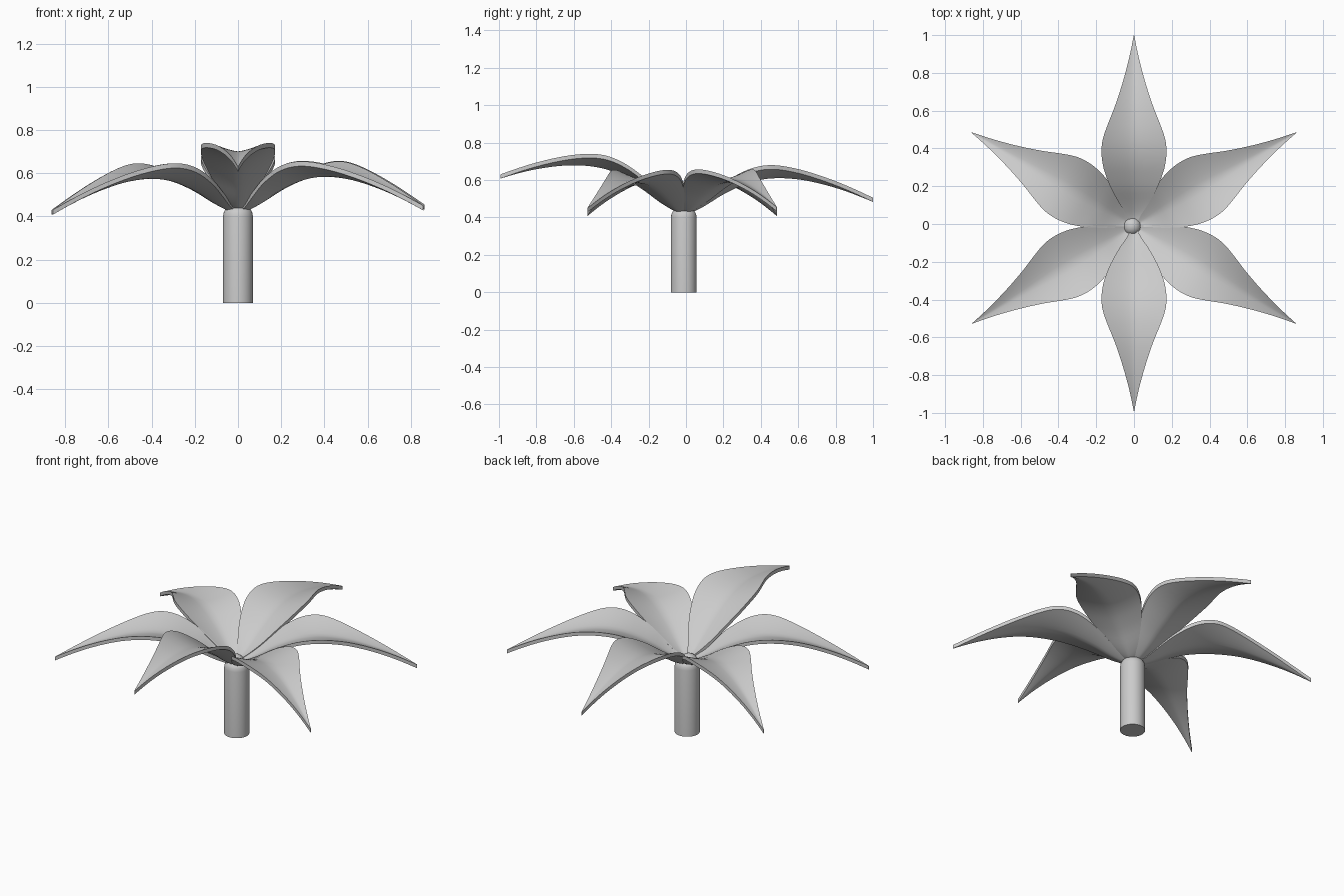
import bpy, bmesh, math
from mathutils import Vector, Matrix

if "Cube" in bpy.data.objects:
    bpy.data.objects.remove(bpy.data.objects["Cube"])

grey = bpy.data.materials.new("plain_grey")
grey.diffuse_color = (0.6, 0.6, 0.6, 1)
grey.use_nodes = True
grey.node_tree.nodes["Principled BSDF"].inputs["Base Color"].default_value = grey.diffuse_color
CENTRE = Vector((0, -0.012, 0))

# Petal outline and arch: distance from centre, half width, midrib height
STATIONS = [(0.02, 0.018, 0.425), (0.06, 0.038, 0.442), (0.12, 0.078, 0.482),
            (0.20, 0.122, 0.543), (0.28, 0.154, 0.594), (0.34, 0.168, 0.626),
            (0.40, 0.172, 0.650), (0.46, 0.164, 0.666), (0.53, 0.140, 0.676),
            (0.62, 0.104, 0.679), (0.72, 0.070, 0.671), (0.82, 0.041, 0.655),
            (0.91, 0.019, 0.634), (1.00, 0.001, 0.608)]
ACROSS = 12
THICK = 0.022


def smooth(obj):
    bpy.ops.object.select_all(action='DESELECT')
    bpy.context.view_layer.objects.active = obj
    obj.select_set(True)
    bpy.ops.object.shade_smooth_by_angle(angle=math.radians(35))


def finish(name, bm):
    bmesh.ops.recalc_face_normals(bm, faces=bm.faces)
    mesh = bpy.data.meshes.new(name)
    bm.to_mesh(mesh)
    bm.free()
    mesh.materials.append(grey)
    obj = bpy.data.objects.new(name, mesh)
    bpy.context.collection.objects.link(obj)
    smooth(obj)
    return obj


def spline(k, s):
    """Smooth point on the station curve between stations k and k + 1."""
    n = len(STATIONS) - 1
    a, b, c, d = [Vector(STATIONS[min(max(i, 0), n)]) for i in range(k - 1, k + 3)]
    return b + 0.5 * s * (c - a + s * (2 * a - 5 * b + 4 * c - d + s * (3 * (b - c) + d - a)))


def petal(name, angle, length, droop):
    """Curved trough-shaped petal with a flat wall around its rim."""
    path = [spline(k, s / 3) for k in range(len(STATIONS) - 1) for s in range(3)]
    path.append(Vector(STATIONS[-1]))
    turn = Matrix.Rotation(math.radians(angle), 4, 'Z')
    bm = bmesh.new()
    sheets = [[], []]
    for r, w, z in path:
        for side, offset in enumerate((THICK, 0)):
            row = []
            for i in range(ACROSS + 1):
                t = 2 * i / ACROSS - 1
                rise = 0.3 * w * abs(t) ** 1.4
                p = Vector((r * length, t * w, z + rise + offset - droop * r))
                row.append(bm.verts.new(turn @ p + CENTRE))
            sheets[side].append(row)
    # Top and underside
    for rows in sheets:
        for a, b in zip(rows, rows[1:]):
            for i in range(ACROSS):
                bm.faces.new((a[i], a[i + 1], b[i + 1], b[i]))
    # Rim walls and both ends
    top, low = sheets
    for e in (0, ACROSS):
        for k in range(len(path) - 1):
            bm.faces.new((top[k][e], top[k + 1][e], low[k + 1][e], low[k][e]))
    for k in (0, -1):
        for i in range(ACROSS):
            bm.faces.new((top[k][i], top[k][i + 1], low[k][i + 1], low[k][i]))
    return finish(name, bm)


petal("petal_front", -90, 0.98, 0.0)
petal("petal_back", 90, 1.012, 0.125)
petal("petal_right_front", -31, 1.0, 0.18)
petal("petal_right_back", 30, 0.995, 0.175)
petal("petal_left_back", 150, 0.995, 0.20)
petal("petal_left_front", 211, 1.0, 0.20)

# Stem: turned profile with a rounded shoulder
profile = [(0, 0), (0.069, 0), (0.069, 0.40), (0.066, 0.418), (0.058, 0.433),
           (0.045, 0.442), (0.025, 0.446), (0, 0.447)]
bm = bmesh.new()
verts = [bm.verts.new(Vector((r, 0, z))) for r, z in profile]
edges = [bm.edges.new(pair) for pair in zip(verts, verts[1:])]
bmesh.ops.spin(bm, geom=verts + edges, cent=(0, 0, 0), axis=(0, 0, 1),
               angle=math.tau, steps=48)
bmesh.ops.remove_doubles(bm, verts=bm.verts, dist=1e-5)
bmesh.ops.translate(bm, verts=bm.verts, vec=CENTRE)
finish("stem", bm)

# Small ball in the heart of the flower
bm = bmesh.new()
bmesh.ops.create_uvsphere(bm, u_segments=32, v_segments=16, radius=0.05)
bmesh.ops.translate(bm, verts=bm.verts, vec=(-0.01, -0.012, 0.425))
finish("flower_heart", bm)
